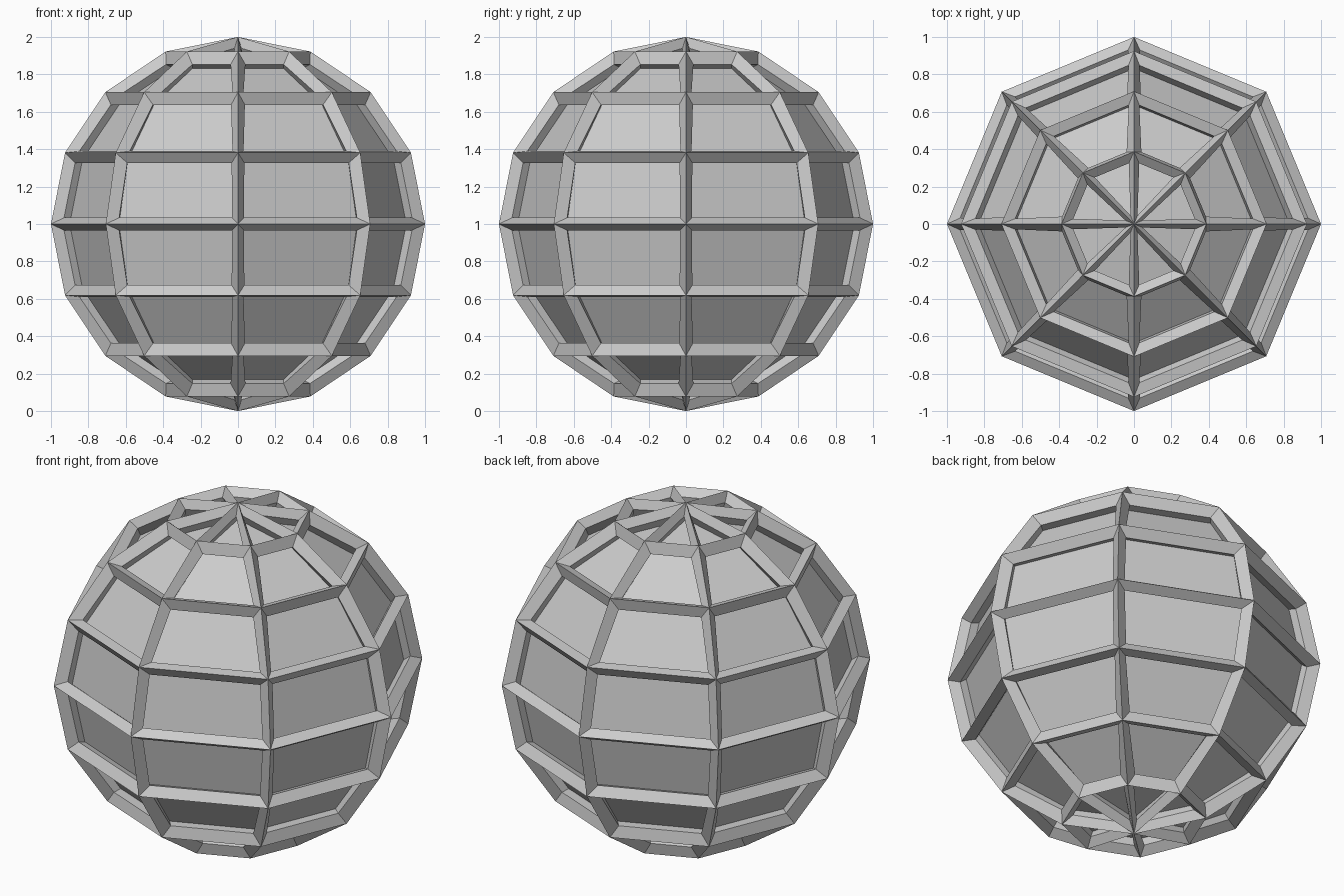
import bpy

if "Cube" in bpy.data.objects:
    bpy.data.objects.remove(bpy.data.objects["Cube"])

# Eight-sided low-poly sphere forming the recessed panels
R = 0.9
bpy.ops.mesh.primitive_uv_sphere_add(segments=8, ring_count=8, radius=R, location=(0, 0, 1))
ball = bpy.context.object
ball.name = "paneled_sphere"

# Raised ridged struts along every edge, keeping the panels underneath
wire = ball.modifiers.new("struts", 'WIREFRAME')
wire.thickness = 1 - R
wire.offset = 1
wire.use_replace = False
wire.use_even_offset = False
